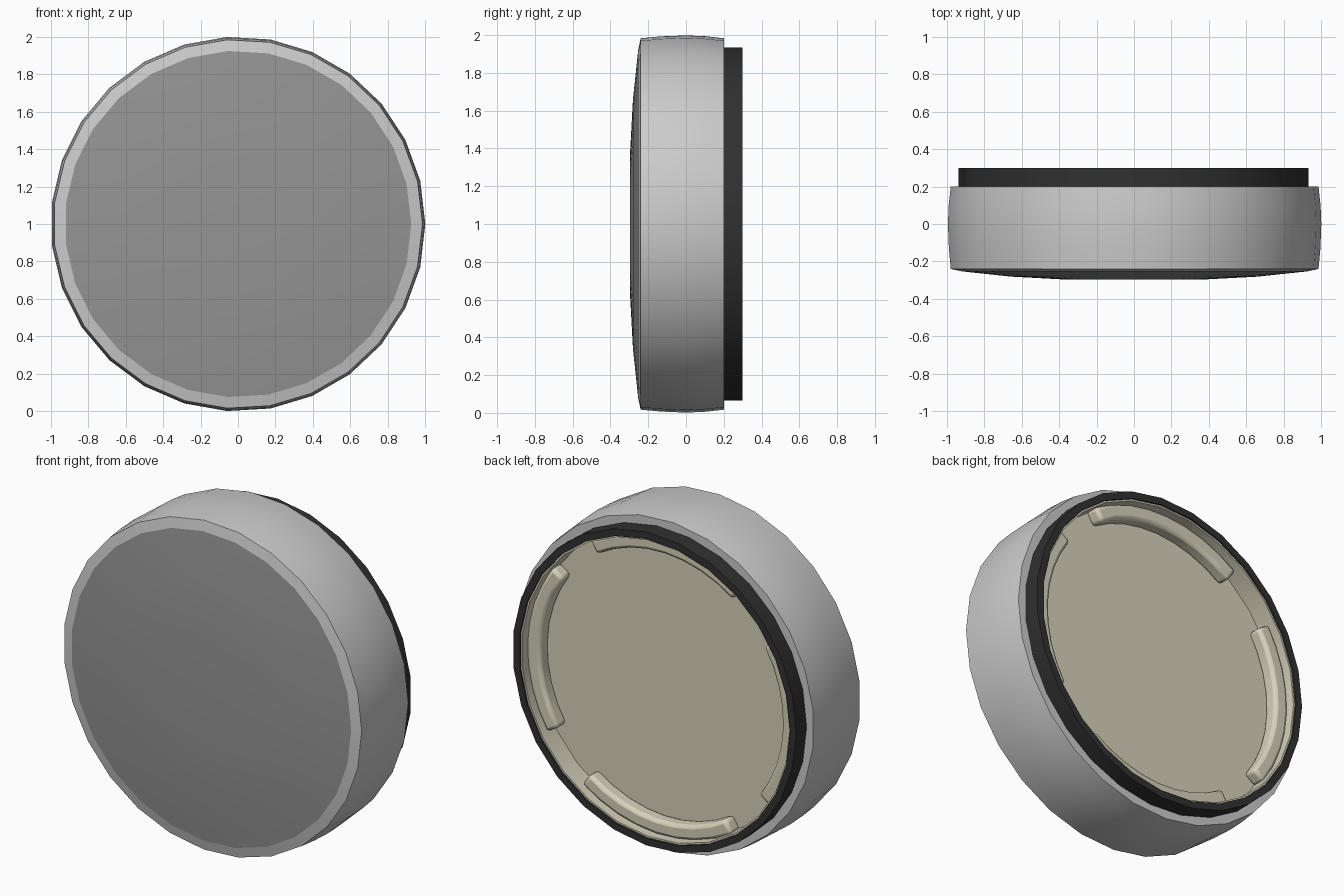
import bpy, bmesh, math

if "Cube" in bpy.data.objects:
    bpy.data.objects.remove(bpy.data.objects["Cube"])

SIDES = 27


def material(name, rgb):
    m = bpy.data.materials.new(name)
    m.diffuse_color = (*rgb, 1)
    m.use_nodes = True
    m.node_tree.nodes["Principled BSDF"].inputs["Base Color"].default_value = m.diffuse_color
    return m


def finish(name, bm, mat=None, bevel=0):
    bmesh.ops.recalc_face_normals(bm, faces=bm.faces)
    me = bpy.data.meshes.new(name)
    bm.to_mesh(me)
    bm.free()
    ob = bpy.data.objects.new(name, me)
    bpy.context.collection.objects.link(ob)
    if mat:
        me.materials.append(mat)
    if bevel:
        b = ob.modifiers.new("Bevel", 'BEVEL')
        b.width, b.segments, b.limit_method = bevel, 2, 'ANGLE'
        b.angle_limit = math.radians(40)
    bpy.ops.object.select_all(action='DESELECT')
    ob.select_set(True)
    bpy.context.view_layer.objects.active = ob
    bpy.ops.object.shade_smooth_by_angle(angle=math.radians(30))
    return ob


def sweep(bm, profile, angles, full):
    """Turn a closed (radius, y) profile about the y axis at z = 1."""
    rings = []
    for r, y in profile:
        if r == 0:
            rings.append([bm.verts.new((0, y, 1))] * len(angles))
        else:
            rings.append([bm.verts.new((r * math.cos(a), y, 1 + r * math.sin(a)))
                          for a in angles])
    n, m = len(angles), len(rings)
    for i in range(m):
        p, q = rings[i], rings[(i + 1) % m]
        if p[0] is p[1] and q[0] is q[1]:
            continue
        for j in range(n if full else n - 1):
            k = (j + 1) % n
            bm.faces.new(list(dict.fromkeys([p[j], p[k], q[k], q[j]])))
    if not full:
        bm.faces.new([r[0] for r in rings])
        bm.faces.new([r[-1] for r in rings])


def lathe(name, profile, mat=None, phase=0):
    bm = bmesh.new()
    sweep(bm, profile, [phase + 2 * math.pi * i / SIDES for i in range(SIDES)], True)
    return finish(name, bm, mat)


black = material("black_rubber", (0.03, 0.03, 0.03))
dark = material("dark_grey", (0.3, 0.3, 0.3))
beige = material("beige_plastic", (0.68, 0.64, 0.5))

# Bulged outer band with its front lip and back shoulder
lathe("outer_band", [(0.925, -0.253), (0.985, -0.24), (0.995, -0.13), (1.0, 0),
                     (0.996, 0.1), (0.985, 0.2), (0.92, 0.2)])

# Shallow domed front
lathe("front_dome", [(0, -0.297), (0.36, -0.297), (0.66, -0.281), (0.925, -0.253),
                     (0.92, -0.22), (0, -0.22)], dark)

# Black ring around the back opening
lathe("back_ring", [(0.937, 0.18), (0.937, 0.298), (0.895, 0.298), (0.895, 0.18)],
      black, math.pi)

# Beige dish recessed into the back
lathe("back_dish", [(0, 0.16), (0.885, 0.16), (0.885, 0.288), (0.9, 0.288),
                    (0.9, 0.13), (0, 0.13)], beige, math.pi)

# Four curved locking tabs along the dish wall
for t in range(4):
    bm = bmesh.new()
    mid = math.radians(2 + 90 * t)
    angles = [mid + math.radians(-34 + 68 * i / 8) for i in range(9)]
    sweep(bm, [(0.80, 0.15), (0.80, 0.24), (0.888, 0.24), (0.888, 0.15)], angles, False)
    finish(f"locking_tab_{t + 1}", bm, beige, 0.02)
